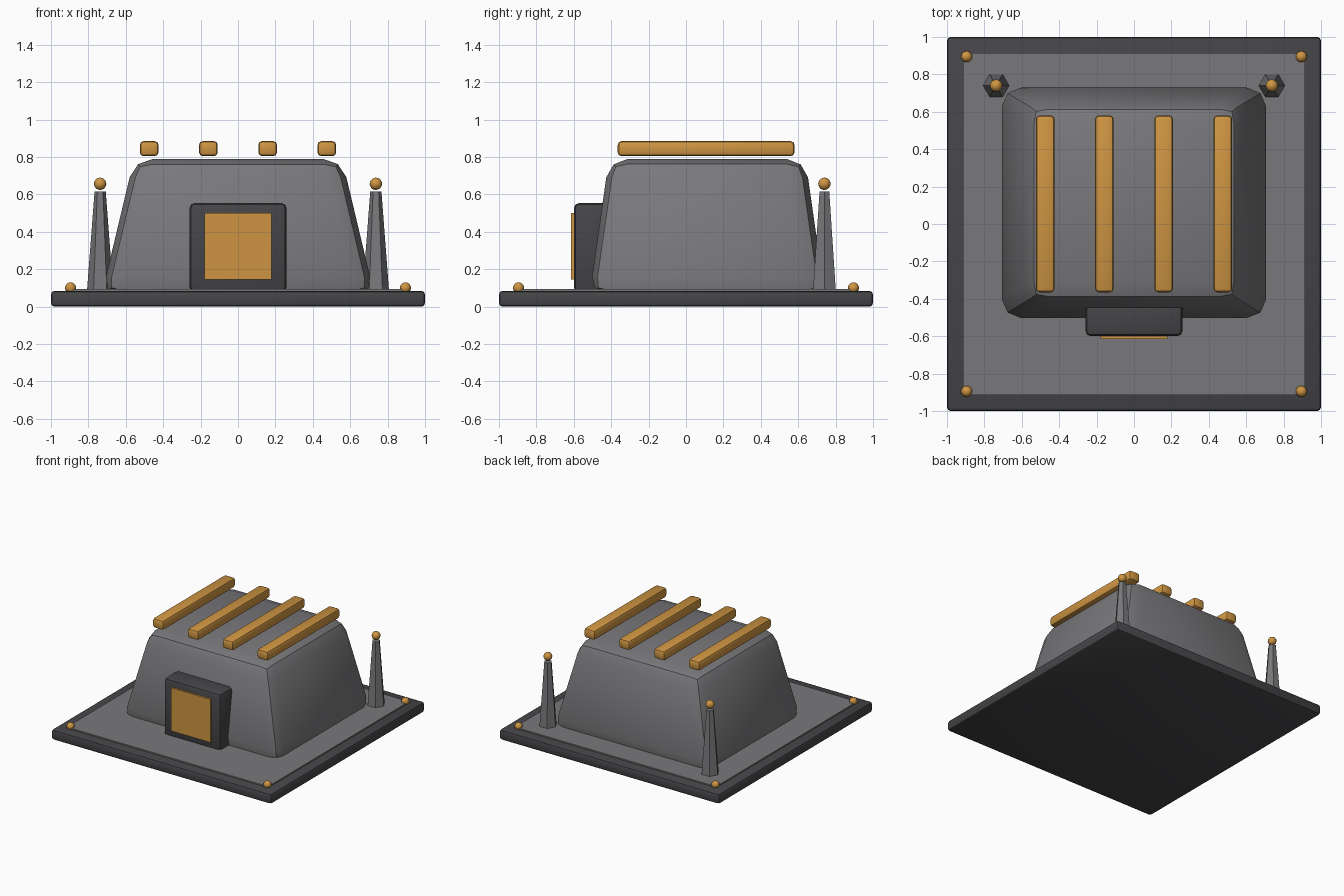
import bpy
import math

if "Cube" in bpy.data.objects:
    bpy.data.objects.remove(bpy.data.objects["Cube"])


def material(name, rgb):
    m = bpy.data.materials.new(name)
    m.diffuse_color = (*rgb, 1)
    m.use_nodes = True
    m.node_tree.nodes["Principled BSDF"].inputs["Base Color"].default_value = m.diffuse_color
    return m


GREY = material("mid grey", (0.19, 0.19, 0.20))
DARK = material("dark grey", (0.06, 0.06, 0.066))
AMBER = material("amber", (0.62, 0.30, 0.055))


def finish(name, mat):
    ob = bpy.context.object
    ob.name = name
    ob.data.materials.append(mat)
    bpy.ops.object.shade_smooth_by_angle(angle=math.radians(30))
    return ob


def box(name, mat, lo, hi, bevel=0.0, taper=(1, 1)):
    """Box between two corners, with optional top taper and bevel."""
    mid = [(a + b) / 2 for a, b in zip(lo, hi)]
    bpy.ops.mesh.primitive_cube_add(size=1, location=mid)
    ob = bpy.context.object
    for v in ob.data.vertices:
        top = v.co.z > 0
        for i in range(3):
            v.co[i] *= hi[i] - lo[i]
        if top:
            v.co.x *= taper[0]
            v.co.y *= taper[1]
    if bevel:
        mod = ob.modifiers.new("bevel", "BEVEL")
        mod.width = bevel
        mod.segments = 2
        mod.limit_method = 'NONE'
        bpy.ops.object.modifier_apply(modifier=mod.name)
    return finish(name, mat)


def ball(name, loc, r):
    bpy.ops.mesh.primitive_uv_sphere_add(segments=16, ring_count=10, radius=r, location=loc)
    return finish(name, AMBER)


# Base slab and inset floor
box("base_slab", DARK, (-1, -1, 0), (1, 1, 0.085), 0.02)
box("floor_plate", GREY, (-0.915, -0.915, 0.04), (0.915, 0.915, 0.095))

# Tapered main building
box("main_body", GREY, (-0.73, -0.517, 0.06), (0.73, 0.743, 0.79), 0.1,
    (0.556 / 0.73, 0.525 / 0.63))

# Roof bars
for i in range(4):
    x = -0.475 + i * 0.95 / 3
    box(f"roof_bar_{i + 1}", AMBER, (x - 0.05, -0.365, 0.805), (x + 0.05, 0.58, 0.885), 0.02)

# Doorway and glowing door panel
box("door_frame", DARK, (-0.26, -0.60, 0.075), (0.26, -0.38, 0.555), 0.03)
box("door_panel", AMBER, (-0.18, -0.615, 0.145), (0.18, -0.59, 0.50))

# Rear hexagonal masts with lamps
for side, x in (("left", -0.737), ("right", 0.737)):
    bpy.ops.mesh.primitive_cone_add(vertices=6, radius1=0.07, radius2=0.03, depth=0.525,
                                    location=(x, 0.74, 0.3525), rotation=(0, 0, math.pi / 6))
    finish(f"mast_{side}", GREY)
    ball(f"mast_lamp_{side}", (x, 0.74, 0.657), 0.033)

# Corner studs
for sx in (-1, 1):
    for sy in (-1, 1):
        ball("corner_stud", (sx * 0.895, sy * 0.895, 0.1), 0.03)
